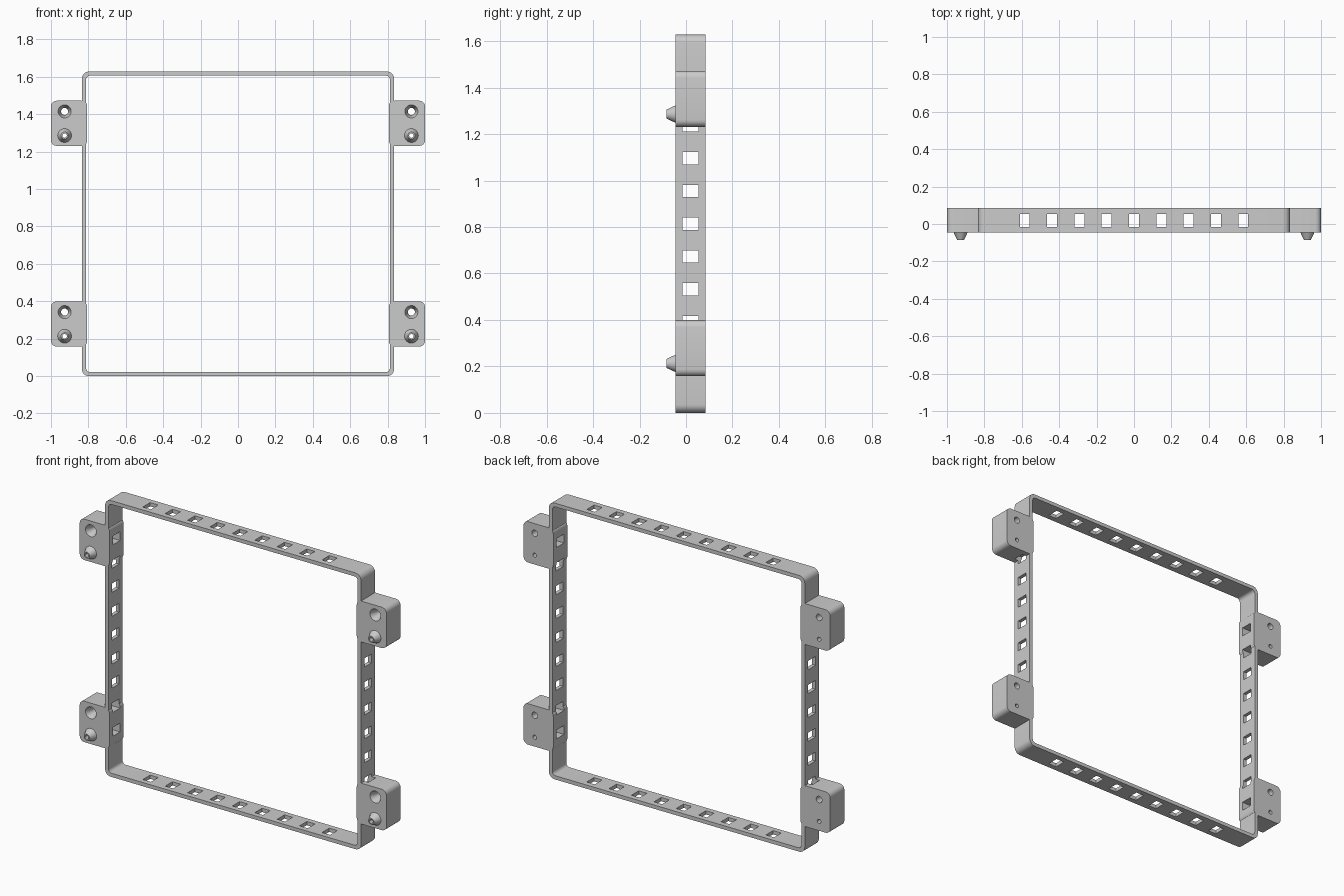
import bpy, bmesh
from math import sin, cos, pi, radians

if "Cube" in bpy.data.objects:
    bpy.data.objects.remove(bpy.data.objects["Cube"])

Y0, Y1 = -0.046, 0.085            # front and back of frame and lugs
YC = 0.019                        # middle of the slots
PIN_Y = -0.085                    # tip of locating pins
HEIGHT, HALF_W, WALL = 1.628, 0.834, 0.022


def make_object(name, bm):
    bmesh.ops.recalc_face_normals(bm, faces=bm.faces)
    mesh = bpy.data.meshes.new(name)
    bm.to_mesh(mesh)
    bm.free()
    obj = bpy.data.objects.new(name, mesh)
    bpy.context.collection.objects.link(obj)
    return obj


def rounded_block(name, x0, x1, z0, z1, r, y0, y1, seg=6):
    """Rounded rectangle in xz, extruded along y."""
    bm = bmesh.new()
    corners = [(x1 - r, z1 - r), (x0 + r, z1 - r), (x0 + r, z0 + r), (x1 - r, z0 + r)]
    pts = []
    for q, (cx, cz) in enumerate(corners):
        for i in range(seg + 1):
            a = (q + i / seg) * pi / 2
            pts.append((cx + r * cos(a), y0, cz + r * sin(a)))
    face = bm.faces.new([bm.verts.new(p) for p in pts])
    ext = bmesh.ops.extrude_face_region(bm, geom=[face])["geom"]
    bmesh.ops.translate(bm, vec=(0, y1 - y0, 0),
                        verts=[v for v in ext if isinstance(v, bmesh.types.BMVert)])
    return make_object(name, bm)


def turned(name, x, z, profile, n=32):
    """Solid of revolution about a y axis; profile is (radius, y) pairs."""
    bm = bmesh.new()
    rings = [[bm.verts.new((x + r * cos(2 * pi * i / n), y, z + r * sin(2 * pi * i / n)))
              for i in range(n)] for r, y in profile]
    for a, b in zip(rings, rings[1:]):
        for i in range(n):
            j = (i + 1) % n
            bm.faces.new((a[i], a[j], b[j], b[i]))
    bm.faces.new(rings[0])
    bm.faces.new(rings[-1])
    return make_object(name, bm)


def boxes(name, centres, size):
    bm = bmesh.new()
    for c in centres:
        vs = bmesh.ops.create_cube(bm, size=1)["verts"]
        for v in vs:
            v.co = [c[k] + v.co[k] * size[k] for k in range(3)]
    return make_object(name, bm)


def combine(target, other, operation):
    mod = target.modifiers.new(operation, 'BOOLEAN')
    mod.object, mod.operation, mod.solver = other, operation, 'EXACT'
    bpy.context.view_layer.objects.active = target
    bpy.ops.object.modifier_apply(modifier=mod.name)
    bpy.data.objects.remove(other, do_unlink=True)


# Thin rectangular band
frame = rounded_block("mounting_frame", -HALF_W, HALF_W, 0, HEIGHT, 0.036, Y0, Y1)
combine(frame, rounded_block("opening", -HALF_W + WALL, HALF_W - WALL, WALL, HEIGHT - WALL,
                             0.02, Y0 - 0.1, Y1 + 0.1), 'DIFFERENCE')

# Four lugs, each with a conical pin and a matching socket
for side in (-1, 1):
    for z0 in (0.158, 1.231):
        xa, xb = sorted((side * 0.806, side * 1.0))
        px = side * 0.927
        lug = rounded_block("lug", xa, xb, z0, z0 + 0.241, 0.03, Y0, Y1)
        combine(lug, turned("pin", px, z0 + 0.055,
                            [(0.037, Y0 + 0.02), (0.037, Y0), (0.019, PIN_Y)]), 'UNION')
        combine(lug, turned("pin_bore", px, z0 + 0.055,
                            [(0.012, -0.2), (0.012, 0.2)]), 'DIFFERENCE')
        combine(lug, turned("socket", px, z0 + 0.184,
                            [(0.035, -0.2), (0.035, Y0), (0.019, Y0 + 0.04), (0.019, 0.2)]),
                'DIFFERENCE')
        combine(frame, lug, 'UNION')

# Rows of nine slots: top and bottom, then both sides (blind behind the lugs)
steps = range(-4, 5)
combine(frame, boxes("slots_horizontal", [(i * 0.146, YC, HEIGHT / 2) for i in steps],
                     (0.053, 0.068, 2)), 'DIFFERENCE')
combine(frame, boxes("slots_side", [(0, YC, HEIGHT / 2 + i * 0.141) for i in steps],
                     (1.72, 0.068, 0.052)), 'DIFFERENCE')

# Smooth the rounded corners, keep hard edges
bpy.ops.object.select_all(action='DESELECT')
frame.select_set(True)
bpy.context.view_layer.objects.active = frame
bpy.ops.object.shade_smooth_by_angle(angle=radians(30))
